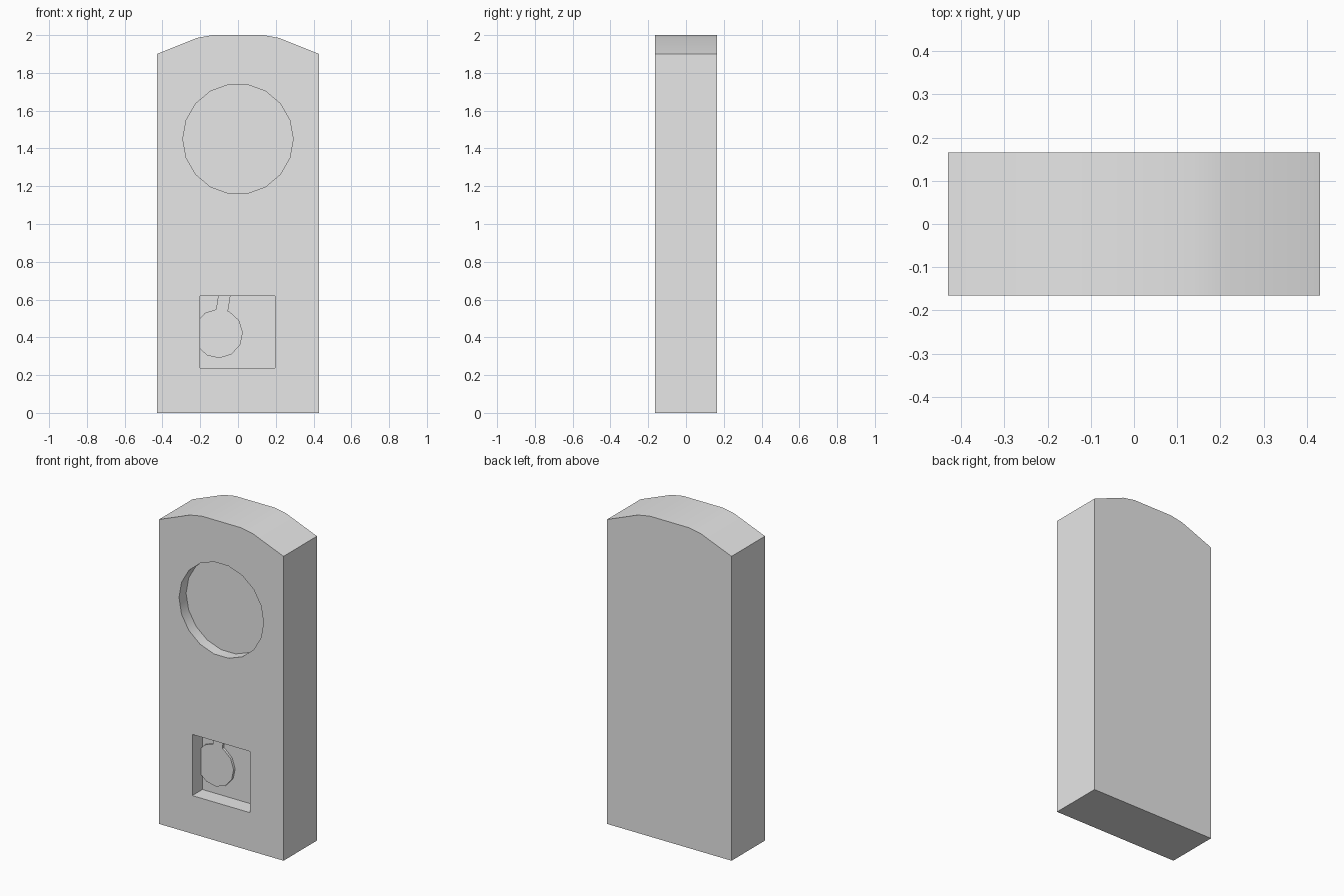
import bpy, bmesh, math
from mathutils import Matrix, Vector

default = bpy.data.objects.get("Cube")
if default:
    bpy.data.objects.remove(default, do_unlink=True)

FRONT, BACK = -0.165, 0.165

grey = bpy.data.materials.new("plain grey")
grey.use_nodes = True
colour = (0.8, 0.8, 0.8, 1)
grey.diffuse_color = colour
grey.node_tree.nodes["Principled BSDF"].inputs["Base Color"].default_value = colour


def extrude_profile(name, points, y0, y1):
    """Prism from an (x, z) outline, running from y0 to y1."""
    bm = bmesh.new()
    face = bm.faces.new([bm.verts.new((x, y0, z)) for x, z in points])
    result = bmesh.ops.extrude_face_region(bm, geom=[face])
    moved = [v for v in result["geom"] if isinstance(v, bmesh.types.BMVert)]
    bmesh.ops.translate(bm, verts=moved, vec=(0, y1 - y0, 0))
    bmesh.ops.recalc_face_normals(bm, faces=bm.faces)
    mesh = bpy.data.meshes.new(name)
    bm.to_mesh(mesh)
    bm.free()
    mesh.materials.append(grey)
    obj = bpy.data.objects.new(name, mesh)
    bpy.context.collection.objects.link(obj)
    return obj


def ring(cx, cz, radius, sides, turn=0):
    angles = [math.radians(turn) + math.tau * i / sides for i in range(sides)]
    return [(cx + radius * math.cos(a), cz + radius * math.sin(a)) for a in angles]


def box(x0, x1, z0, z1):
    return [(x0, z0), (x1, z0), (x1, z1), (x0, z1)]


def carve(obj, cutter):
    """Subtract the cutter from the object, then discard it."""
    bpy.context.view_layer.objects.active = obj
    mod = obj.modifiers.new("recess", 'BOOLEAN')
    mod.operation, mod.solver, mod.object = 'DIFFERENCE', 'EXACT', cutter
    bpy.ops.object.modifier_apply(modifier=mod.name)
    bpy.data.objects.remove(cutter, do_unlink=True)


def smooth(obj):
    bpy.ops.object.select_all(action='DESELECT')
    obj.select_set(True)
    bpy.context.view_layer.objects.active = obj
    bpy.ops.object.shade_smooth_by_angle(angle=math.radians(30))


# Clock case with a shallow arched top
right_half = [(0.43, 0), (0.43, 1.9), (0.217, 1.985), (0.135, 2.0)]
outline = right_half + [(-x, z) for x, z in reversed(right_half)]
case = extrude_profile("clock_case", outline, FRONT, BACK)

# Round dial recess and square pendulum window
carve(case, extrude_profile("dial_cutter", ring(0, 1.45, 0.292, 18), FRONT - 0.1, FRONT + 0.07))
carve(case, extrude_profile("window_cutter", box(-0.2, 0.197, 0.238, 0.62), FRONT - 0.1, FRONT + 0.1))
smooth(case)

# Pendulum swung to one side, partly hidden behind the window edges
bob_x, bob_z = -0.104, 0.42
bob_front, bob_back = FRONT + 0.085, FRONT + 0.12
bob = extrude_profile("pendulum_bob", ring(bob_x, bob_z, 0.13, 12, 3), bob_front, bob_back)
smooth(bob)

swing = Matrix.Rotation(math.radians(-9), 2)
rod_points = []
for x, z in box(-0.032, 0.032, 0.05, 0.6):
    p = swing @ Vector((x, z))
    rod_points.append((bob_x + p.x, bob_z + p.y))
extrude_profile("pendulum_rod", rod_points, bob_front, bob_back)
